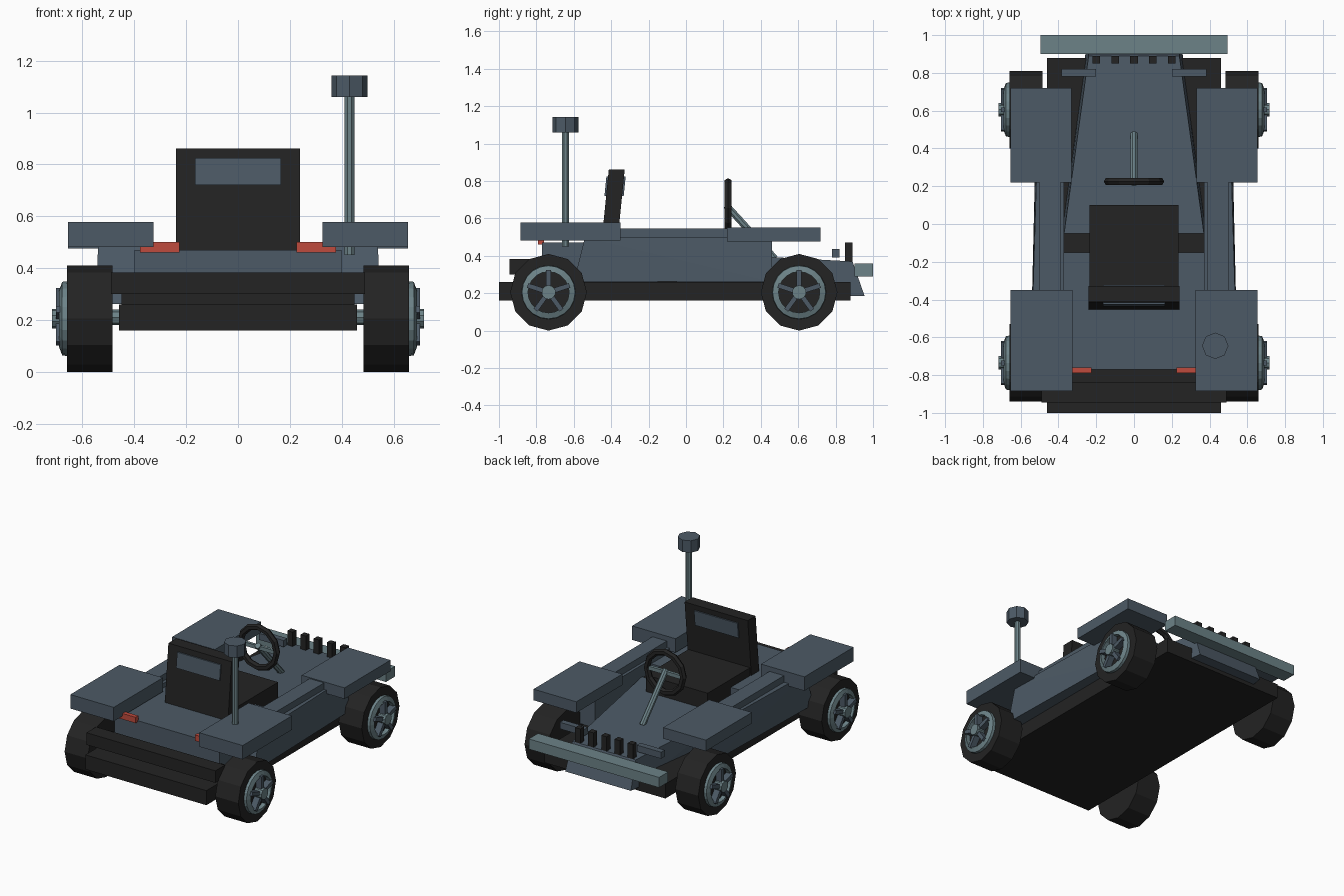
import bpy, bmesh, math
from mathutils import Vector, Matrix

if "Cube" in bpy.data.objects:
    bpy.data.objects.remove(bpy.data.objects["Cube"])


def material(name, rgb):
    m = bpy.data.materials.new(name)
    m.diffuse_color = (*rgb, 1)
    m.use_nodes = True
    m.node_tree.nodes["Principled BSDF"].inputs["Base Color"].default_value = m.diffuse_color
    return m


SLATE = material("slate_blue", (0.073, 0.102, 0.133))
BLACK = material("black", (0.017, 0.017, 0.017))
STEEL = material("steel_grey", (0.15, 0.225, 0.245))
RED = material("red", (0.52, 0.07, 0.047))


def finish(name, bm, mat):
    bmesh.ops.recalc_face_normals(bm, faces=bm.faces)
    me = bpy.data.meshes.new(name)
    bm.to_mesh(me)
    bm.free()
    me.materials.append(mat)
    ob = bpy.data.objects.new(name, me)
    bpy.context.collection.objects.link(ob)
    return ob


def hull(name, points, mat):
    """Convex solid around the points, with flat faces merged."""
    bm = bmesh.new()
    vs = [bm.verts.new(p) for p in points]
    bmesh.ops.convex_hull(bm, input=vs)
    bmesh.ops.dissolve_limit(bm, angle_limit=0.01, verts=bm.verts, edges=bm.edges)
    return finish(name, bm, mat)


def box(name, x, y, z, mat):
    return hull(name, [(a, b, c) for a in x for b in y for c in z], mat)


def pair(name, x, y, z, mat):
    for side, s in (("right", 1), ("left", -1)):
        box(f"{side}_{name}", (s * x[0], s * x[1]), y, z, mat)


def lathe(name, profile, segs, mat, centre, axis, closed=True, phase=0.0):
    """Spin (radius, offset) points around an axis; closed=False adds end caps."""
    bm = bmesh.new()
    rings = []
    for r, t in profile:
        rings.append([bm.verts.new((r * math.cos(a), r * math.sin(a), t))
                      for a in (phase + 2 * math.pi * i / segs for i in range(segs))])
    n = len(rings)
    for k in range(n if closed else n - 1):
        a, b = rings[k], rings[(k + 1) % n]
        for i in range(segs):
            j = (i + 1) % segs
            bm.faces.new((a[i], a[j], b[j], b[i]))
    if not closed:
        bm.faces.new(rings[0])
        bm.faces.new(rings[-1])
    rot = Vector((0, 0, 1)).rotation_difference(Vector(axis)).to_matrix().to_4x4()
    bm.transform(Matrix.Translation(centre) @ rot)
    return finish(name, bm, mat)


# Chassis and bumpers
box("chassis", (-.46, .46), (-1, .88), (.16, .26), BLACK)
box("rear_bumper", (-.49, .49), (-.945, -.84), (.30, .383), BLACK)
box("rear_bumper_mount", (-.45, .45), (-.85, -.76), (.25, .34), BLACK)
box("front_bumper", (-.495, .495), (.9, 1), (.29, .36), STEEL)

# Body: tapered hood with raked nose, rear deck, cross beam
hull("hood", [(s * x, y, z) for s in (1, -1) for x, y, z in (
    (.37, -.05, .42), (.385, -.05, .2), (.24, .89, .37), (.25, .955, .185))], SLATE)
box("rear_deck", (-.4, .4), (-.77, -.15), (.26, .47), SLATE)
box("cross_beam", (-.37, .37), (-.16, -.04), (.26, .41), BLACK)

# Side pods with slanted rear ends, and the rails on top
for side, s in (("right", 1), ("left", -1)):
    hull(f"{side}_side_pod", [(s * x, y, z) for x, y, z in (
        (.37, -.54, .5), (.54, -.54, .5), (.37, .46, .5), (.51, .46, .5),
        (.37, -.6, .262), (.545, -.6, .262), (.37, .46, .262), (.52, .46, .262))], SLATE)
pair("side_rail", (.39, .5), (-.35, .22), (.5, .545), SLATE)

# Fenders, front side lamps, tail lights
pair("front_fender", (.33, .655), (.22, .72), (.476, .552), SLATE)
pair("rear_fender", (.325, .655), (-.885, -.35), (.482, .578), SLATE)
pair("front_side_lamp", (.2, .385), (.78, .82), (.39, .435), SLATE)
pair("tail_light", (.225, .378), (-.79, -.76), (.46, .5), RED)

# Grille bars
for i in range(5):
    x = -.2 + .1 * i
    box(f"grille_bar_{i + 1}", (x - .02, x + .02), (.85, .89), (.3, .47), BLACK)

# Seat: cushion, reclined back and headrest panel showing on both sides
box("seat_cushion", (-.235, .235), (-.36, .1), (.4, .525), BLACK)


def tilted(name, w, z0, z1, front, rear, mat):
    lean = lambda z: .1 * (z - .47)
    hull(name, [(s * w, y + lean(z), z) for s in (1, -1) for z in (z0, z1)
                for y in (rear, front)], mat)


tilted("seat_back", .24, .465, .862, -.367, -.452, BLACK)
tilted("seat_back_panel", .165, .72, .825, -.358, -.461, SLATE)

# Steering wheel, spokes and column
ring = [(.138 + .022 * math.cos(a), .022 * math.sin(a))
        for a in (math.pi * k / 3 for k in range(6))]
lathe("steering_wheel", ring, 12, BLACK, (0, .225, .655), (0, 1, 0))
box("steering_spoke", (-.13, .13), (.215, .235), (.642, .668), STEEL)
top, end = Vector((0, .215, .67)), Vector((0, .475, .385))
lathe("steering_column", [(.02, 0), (.02, (end - top).length)], 8, STEEL,
      top, (end - top).normalized(), closed=False, phase=math.pi / 8)

# Lamp post on the rear fender
lathe("lamp_post", [(.02, .45), (.02, 1.07)], 8, STEEL, (.43, -.645, 0), (0, 0, 1),
      closed=False, phase=math.pi / 8)
lathe("lamp_cap", [(.07, 1.06), (.07, 1.142)], 8, SLATE, (.43, -.645, 0), (0, 0, 1),
      closed=False)

# Wheels: twelve-sided tyre, rim ring, five spokes, hub, plus axles
for end_name, y in (("front", .605), ("rear", -.735)):
    for side, s in (("right", 1), ("left", -1)):
        tag, c, ax = f"{end_name}_{side}", (0, y, .205), (s, 0, 0)
        lathe(f"{tag}_tyre", [(.205, .485), (.205, .66)], 12, BLACK, c, ax, closed=False)
        lathe(f"{tag}_rim", [(.145, .65), (.142, .678), (.11, .69), (.11, .65)],
              20, STEEL, c, ax)
        lathe(f"{tag}_hub", [(.038, .65), (.038, .718)], 10, STEEL, c, ax, closed=False)
        for k in range(5):
            a = math.pi / 2 + 2 * math.pi * k / 5
            d, n = Vector((0, math.cos(a), math.sin(a))), Vector((0, -math.sin(a), math.cos(a)))
            hull(f"{tag}_spoke_{k + 1}",
                 [Vector(c) + d * r + n * w + Vector((s * x, 0, 0)) for r in (.02, .118)
                  for w in (-.013, .013) for x in (.655, .703)], SLATE)
    lathe(f"{end_name}_axle", [(.03, -.5), (.03, .5)], 8, STEEL, (0, y, .21), (1, 0, 0),
          closed=False)
